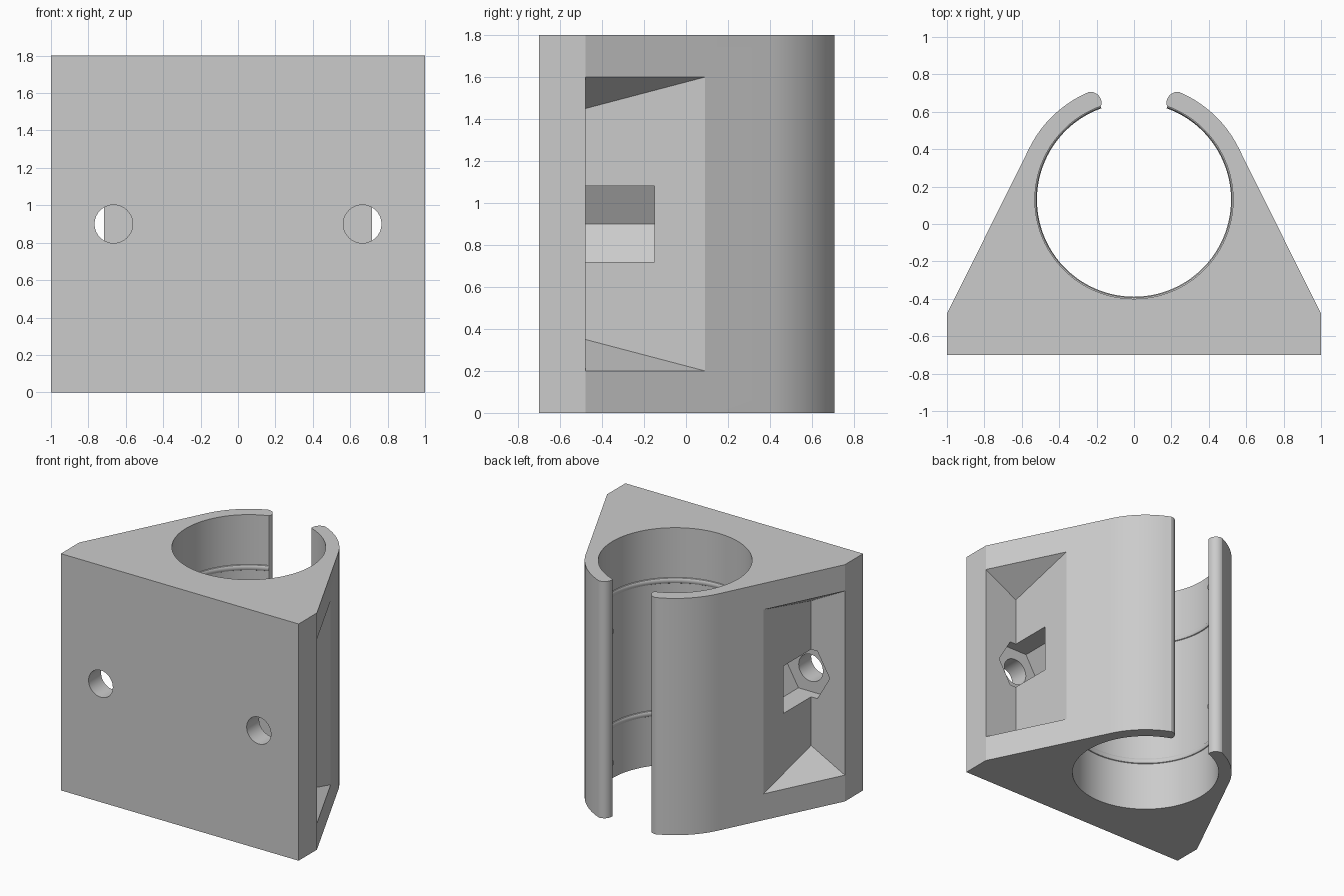
import bpy, bmesh
from math import cos, sin, pi, radians, atan2, acos, hypot
from mathutils import Matrix, Vector

if "Cube" in bpy.data.objects:
    bpy.data.objects.remove(bpy.data.objects["Cube"])

HEIGHT = 1.8
MID = HEIGHT / 2
CY = 0.13            # bore centre on y
BORE, OUTER = 0.53, 0.624
CORNER = Vector((1, -0.48))
BOLT_X = 0.665

grey = bpy.data.materials.new("plain grey")
grey.use_nodes = True
grey.diffuse_color = (0.6, 0.6, 0.6, 1)
grey.node_tree.nodes["Principled BSDF"].inputs["Base Color"].default_value = (0.6, 0.6, 0.6, 1)


def arc(cx, cy, r, a0, a1, n):
    return [(cx + r * cos(a0 + (a1 - a0) * i / n), cy + r * sin(a0 + (a1 - a0) * i / n))
            for i in range(n + 1)]


def make(name, bm):
    bmesh.ops.recalc_face_normals(bm, faces=bm.faces)
    mesh = bpy.data.meshes.new(name)
    bm.to_mesh(mesh)
    bm.free()
    mesh.materials.append(grey)
    ob = bpy.data.objects.new(name, mesh)
    bpy.context.collection.objects.link(ob)
    return ob


def smooth(ob):
    bpy.ops.object.select_all(action="DESELECT")
    ob.select_set(True)
    bpy.context.view_layer.objects.active = ob
    bpy.ops.object.shade_smooth_by_angle(angle=radians(25))


def cut(target, cutter):
    cutter.hide_render = True
    mod = target.modifiers.new("cut", "BOOLEAN")
    mod.operation, mod.solver, mod.object = "DIFFERENCE", "EXACT", cutter
    bpy.context.view_layer.objects.active = target
    bpy.ops.object.modifier_apply(modifier=mod.name)
    bpy.data.objects.remove(cutter)


def prism_y(name, x, radius, y0, y1, sides):
    """Straight prism along y, with a corner pointing sideways."""
    bm = bmesh.new()
    place = Matrix.Translation((x, (y0 + y1) / 2, MID)) @ Matrix.Rotation(pi / 2, 4, "X")
    ring = [bm.verts.new(place @ Vector((radius * cos(2 * pi * i / sides),
                                         radius * sin(2 * pi * i / sides), (y0 - y1) / 2)))
            for i in range(sides)]
    face = bm.faces.new(ring)
    out = bmesh.ops.extrude_face_region(bm, geom=[face])
    moved = [v for v in out["geom"] if isinstance(v, bmesh.types.BMVert)]
    sign = 1 if ring[0].co.y < (y0 + y1) / 2 else -1
    bmesh.ops.translate(bm, verts=moved, vec=(0, sign * (y1 - y0), 0))
    return make(name, bm)


# Clamp body: right half of the outline, mirrored and extruded upward
tangent = atan2(CORNER.y - CY, CORNER.x) + acos(OUTER / hypot(CORNER.x, CORNER.y - CY))
lip = radians(70.35)
half = [(1, -0.7), tuple(CORNER)]
half += arc(0, CY, OUTER, tangent, radians(66.5), 16)
half += arc(0.235, 0.645, 0.062, radians(85), radians(195), 12)[:-1]
half += arc(0, CY, BORE, lip, -pi / 2, 48)
outline = half + [(-x, y) for x, y in reversed(half[:-1])]
bm = bmesh.new()
base = bm.faces.new([bm.verts.new((x, y, 0)) for x, y in outline])
out = bmesh.ops.extrude_face_region(bm, geom=[base])
bmesh.ops.translate(bm, vec=(0, 0, HEIGHT),
                    verts=[v for v in out["geom"] if isinstance(v, bmesh.types.BMVert)])
body = make("clamp_body", bm)

# Side pockets, nut traps and bolt holes
wall = 0.716
outward = Vector((cos(tangent), sin(tangent), 0)) * 0.2
for side in (1, -1):
    bm = bmesh.new()
    points = []
    for s in (1, -1):
        points.append(Vector((wall, CORNER.y, MID + s * 0.55)))
        for x, y in ((1, CORNER.y), (wall, 0.09)):
            rim = Vector((x, y, MID + s * 0.7))
            points += [rim, rim + outward]
    verts = [bm.verts.new((side * p.x, p.y, p.z)) for p in points]
    bmesh.ops.convex_hull(bm, input=verts)
    cut(body, make("pocket_cutter", bm))
    cut(body, prism_y("nut_cutter", side * BOLT_X, 0.208, -0.55, -0.15, 6))
    cut(body, prism_y("bolt_cutter", side * BOLT_X, 0.102, -0.8, -0.4, 40))
smooth(body)

# Thin grip ridges inside the bore
section = [(BORE + 0.012, -0.022)] + [
    (BORE - 0.011 * sin(a), -0.022 * cos(a)) for a in [pi * i / 6 for i in range(7)]
] + [(BORE + 0.012, 0.022)]
for name, z in (("lower_grip_ridge", 0.4), ("upper_grip_ridge", 1.4)):
    bm = bmesh.new()
    steps = 96
    rings = []
    for i in range(steps + 1):
        a = lip - (pi + 2 * lip) * i / steps
        rings.append([bm.verts.new((r * cos(a), CY + r * sin(a), z + dz)) for r, dz in section])
    n = len(section)
    for r0, r1 in zip(rings, rings[1:]):
        for k in range(n):
            bm.faces.new((r0[k], r0[(k + 1) % n], r1[(k + 1) % n], r1[k]))
    bm.faces.new(rings[0])
    bm.faces.new(rings[-1])
    smooth(make(name, bm))
